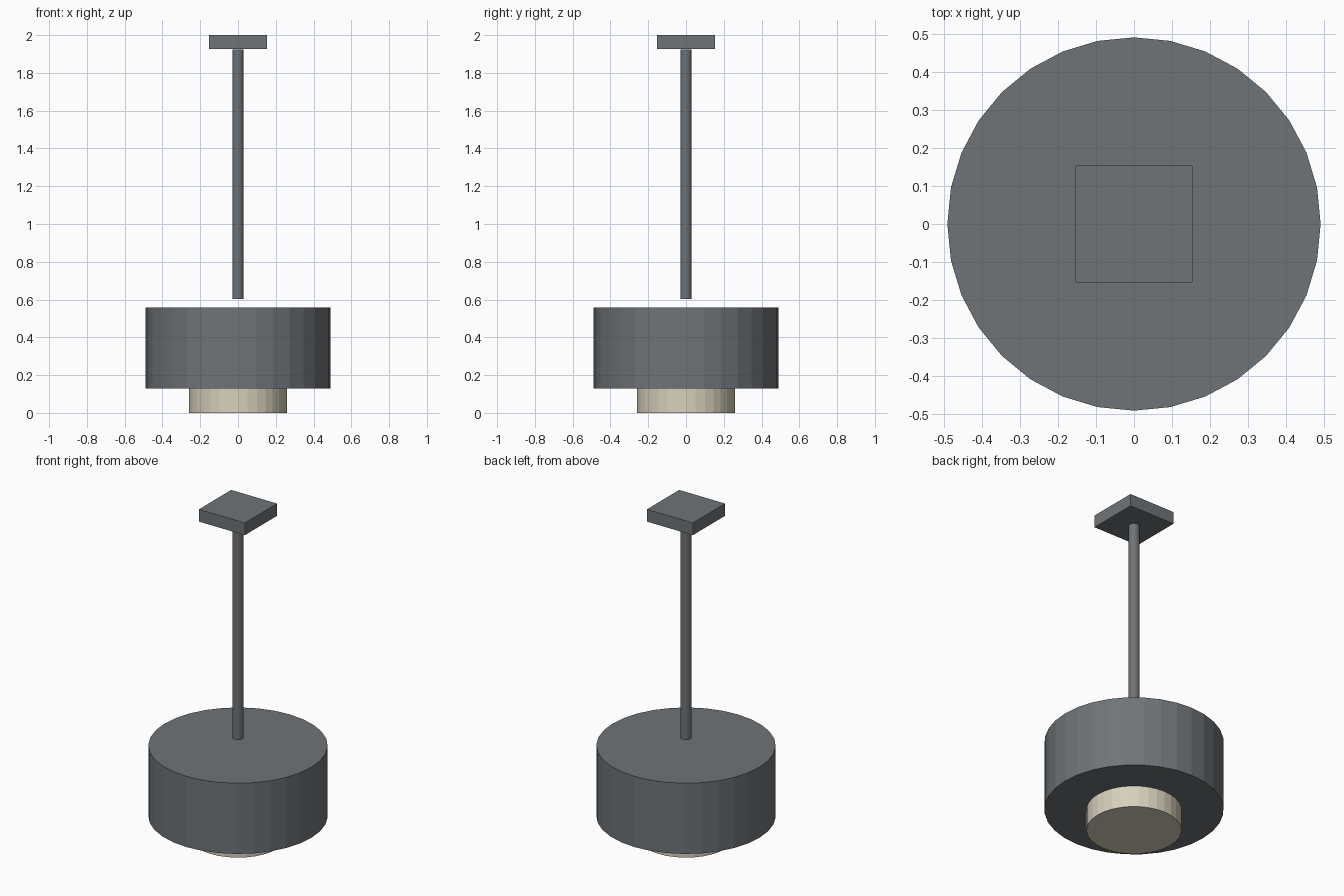
import bpy

cube = bpy.data.objects.get("Cube")
if cube:
    bpy.data.objects.remove(cube, do_unlink=True)


def make_material(name, rgb):
    mat = bpy.data.materials.new(name)
    mat.use_nodes = True
    mat.diffuse_color = (*rgb, 1)
    mat.node_tree.nodes["Principled BSDF"].inputs["Base Color"].default_value = (*rgb, 1)
    return mat


def finish(name, mat):
    obj = bpy.context.object
    obj.name = obj.data.name = name
    obj.data.materials.append(mat)
    return obj


def cylinder(name, radius, bottom, top, mat):
    bpy.ops.mesh.primitive_cylinder_add(
        vertices=32, radius=radius, depth=top - bottom,
        location=(0, 0, (bottom + top) / 2))
    return finish(name, mat)


grey = make_material("dark grey metal", (0.16, 0.175, 0.185))
cream = make_material("cream diffuser", (0.68, 0.63, 0.50))

# Square ceiling plate
bpy.ops.mesh.primitive_cube_add(size=1, location=(0, 0, 1.963))
plate = finish("ceiling_plate", grey)
plate.scale = (0.307, 0.307, 0.074)

# Hanging rod, stopping just short of the plate and the shade
cylinder("hanging_rod", 0.03, 0.603, 1.923, grey)

# Drum shade and the diffuser below it
cylinder("drum_shade", 0.491, 0.13, 0.557, grey)
cylinder("diffuser", 0.26, 0, 0.13, cream)
